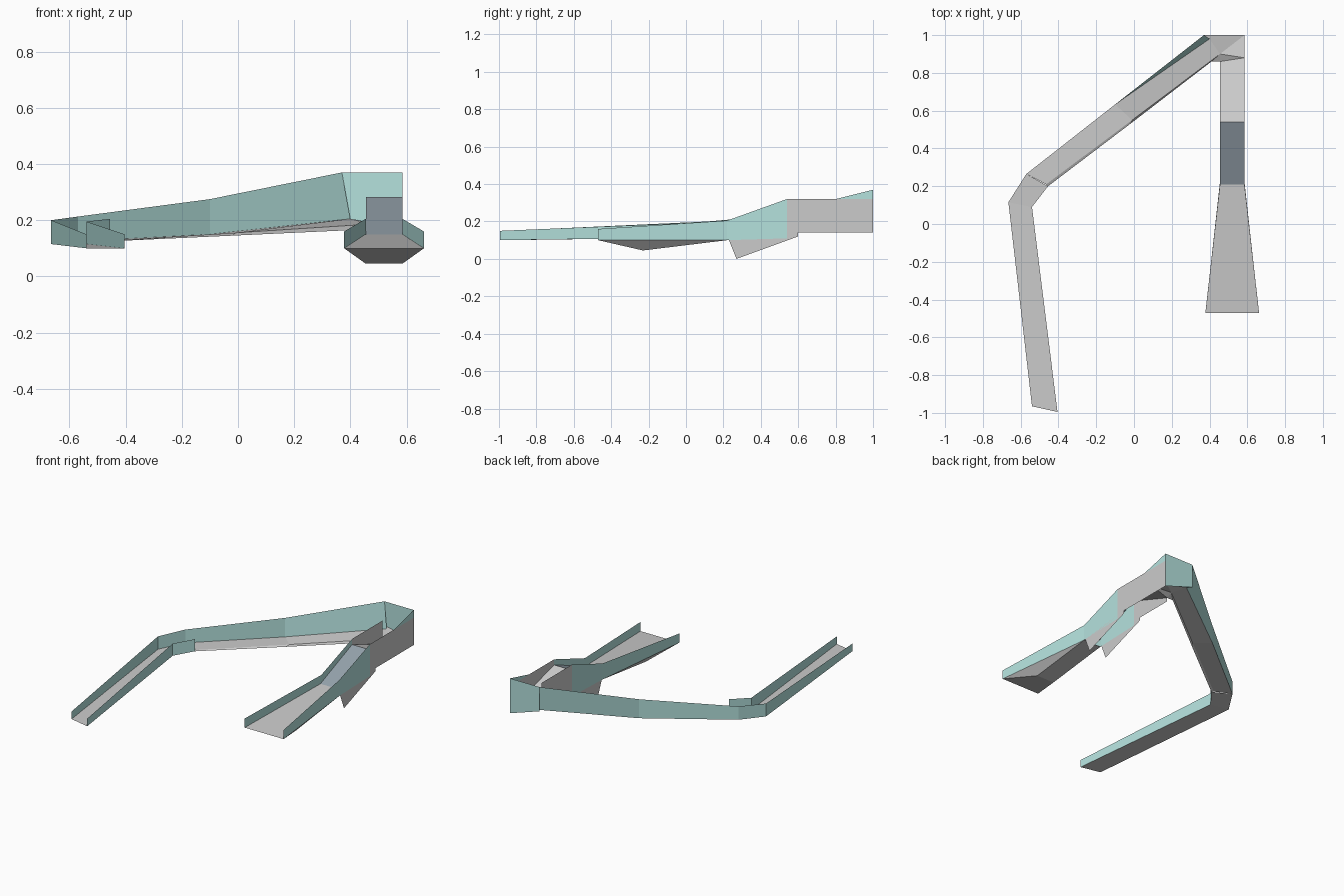
import bpy


def material(name, color):
    m = bpy.data.materials.new(name)
    m.diffuse_color = color
    return m


TEAL = material("teal_panel", (0.46, 0.76, 0.73, 1))
SLATE = material("slate_ramp", (0.30, 0.36, 0.41, 1))


def strip(name, rows, mat=None, closed=False):
    """Quad sheet joining successive rows of points."""
    n = len(rows[0])
    verts = [p for r in rows for p in r]
    faces = []
    for i in range(len(rows) - 1):
        for j in range(n if closed else n - 1):
            k = (j + 1) % n
            faces.append((i * n + j, i * n + k, (i + 1) * n + k, (i + 1) * n + j))
    return mesh(name, verts, faces, mat)


def mesh(name, verts, faces, mat=None):
    me = bpy.data.meshes.new(name)
    me.from_pydata(verts, [], faces)
    ob = bpy.data.objects.new(name, me)
    bpy.context.collection.objects.link(ob)
    if mat:
        me.materials.append(mat)
    return ob


def wall(name, path, mat=TEAL):
    """Upright sheet from (x, y, bottom, top) stations."""
    return strip(name, [[(x, y, b), (x, y, t)] for x, y, b, t in path], mat)


# Left-hand track: floor of the straight and the bend
strip("left_track_floor", [
    [(-0.405, -0.995, 0.10), (-0.54, -0.965, 0.10)],
    [(-0.54, 0.09, 0.115), (-0.665, 0.115, 0.115)],
    [(-0.455, 0.20, 0.125), (-0.57, 0.265, 0.125)]])

# Banked diagonal floor with a lower inner lip
strip("diagonal_floor", [
    [(-0.455, 0.20, 0.125), (-0.465, 0.21, 0.127), (-0.57, 0.265, 0.125)],
    [(-0.02, 0.53, 0.145), (-0.01, 0.55, 0.155), (-0.10, 0.633, 0.15)],
    [(0.41, 0.86, 0.165), (0.455, 0.90, 0.185), (0.40, 0.98, 0.205)]])

# Floor of the far corner
mesh("corner_floor",
     [(0.41, 0.86, 0.165), (0.455, 0.86, 0.165), (0.455, 0.90, 0.185),
      (0.40, 0.98, 0.205), (0.37, 1.0, 0.21), (0.585, 1.0, 0.17), (0.585, 0.88, 0.19)],
     [(0, 1, 2), (2, 3, 4, 5), (2, 5, 6), (1, 6, 2)])

# Inner walls of the left track
wall("left_track_inner_wall", [(-0.405, -0.995, 0.10, 0.15),
                               (-0.54, 0.09, 0.115, 0.195),
                               (-0.455, 0.20, 0.125, 0.205)])

# Continuous outer wall, leaning slightly near the far corner
strip("outer_wall", [
    [(-0.54, -0.965, 0.10), (-0.54, -0.965, 0.15)],
    [(-0.665, 0.115, 0.115), (-0.665, 0.115, 0.20)],
    [(-0.57, 0.265, 0.125), (-0.57, 0.265, 0.213)],
    [(-0.10, 0.633, 0.15), (-0.10, 0.633, 0.275)],
    [(0.40, 0.98, 0.205), (0.37, 1.0, 0.37)]], TEAL)
mesh("back_wall", [(0.37, 1, 0.21), (0.585, 1, 0.14), (0.585, 1, 0.37), (0.37, 1, 0.37),
                   (0.40, 0.98, 0.205)], [(0, 1, 2, 3), (0, 3, 4)], TEAL)
mesh("back_wall_return", [(0.585, 1, 0.32), (0.585, 1, 0.37), (0.585, 0.80, 0.32)],
     [(0, 1, 2)], TEAL)

# Raised passage on the right and the ramp leading down from it
L, R = 0.455, 0.585
strip("passage_floor", [[(L, 0.54, 0.283), (R, 0.54, 0.283)],
                        [(L, 0.86, 0.165), (R, 0.88, 0.19)]])
strip("ramp", [[(L, 0.21, 0.15), (R, 0.21, 0.15)],
               [(L, 0.54, 0.283), (R, 0.54, 0.283)]], SLATE)

# Flared run-out floor
strip("runout_floor", [[(0.378, -0.47, 0.10), (0.662, -0.47, 0.10)],
                       [(L, 0.21, 0.15), (R, 0.21, 0.15)]])

# Side sheets of the passage, ramp and run-out
for side, x, xf, end in (("left", L, 0.378, 0.86), ("right", R, 0.662, 1.0)):
    wall(side + "_passage_wall", [(x, 0.54, 0.14, 0.32), (x, end, 0.14, 0.32)], None)
    wall(side + "_ramp_wall", [(x, 0.22, 0.10, 0.205), (x, 0.54, 0.11, 0.32)])
    wall(side + "_runout_wall", [(xf, -0.47, 0.10, 0.16), (x, 0.22, 0.10, 0.205)])
    mesh(side + "_support_fin", [(x, 0.23, 0.10), (x, 0.27, 0.0), (x, 0.60, 0.12),
                                 (x, 0.60, 0.14), (x, 0.54, 0.14)], [(0, 1, 2, 3, 4)])

# Wedge-shaped underside of the run-out
mesh("runout_underside",
     [(0.378, -0.47, 0.10), (0.662, -0.47, 0.10), (L, -0.23, 0.045), (R, -0.23, 0.045),
      (L, 0.22, 0.10), (R, 0.22, 0.10)],
     [(0, 2, 3, 1), (2, 4, 5, 3), (0, 4, 2), (1, 3, 5)])
